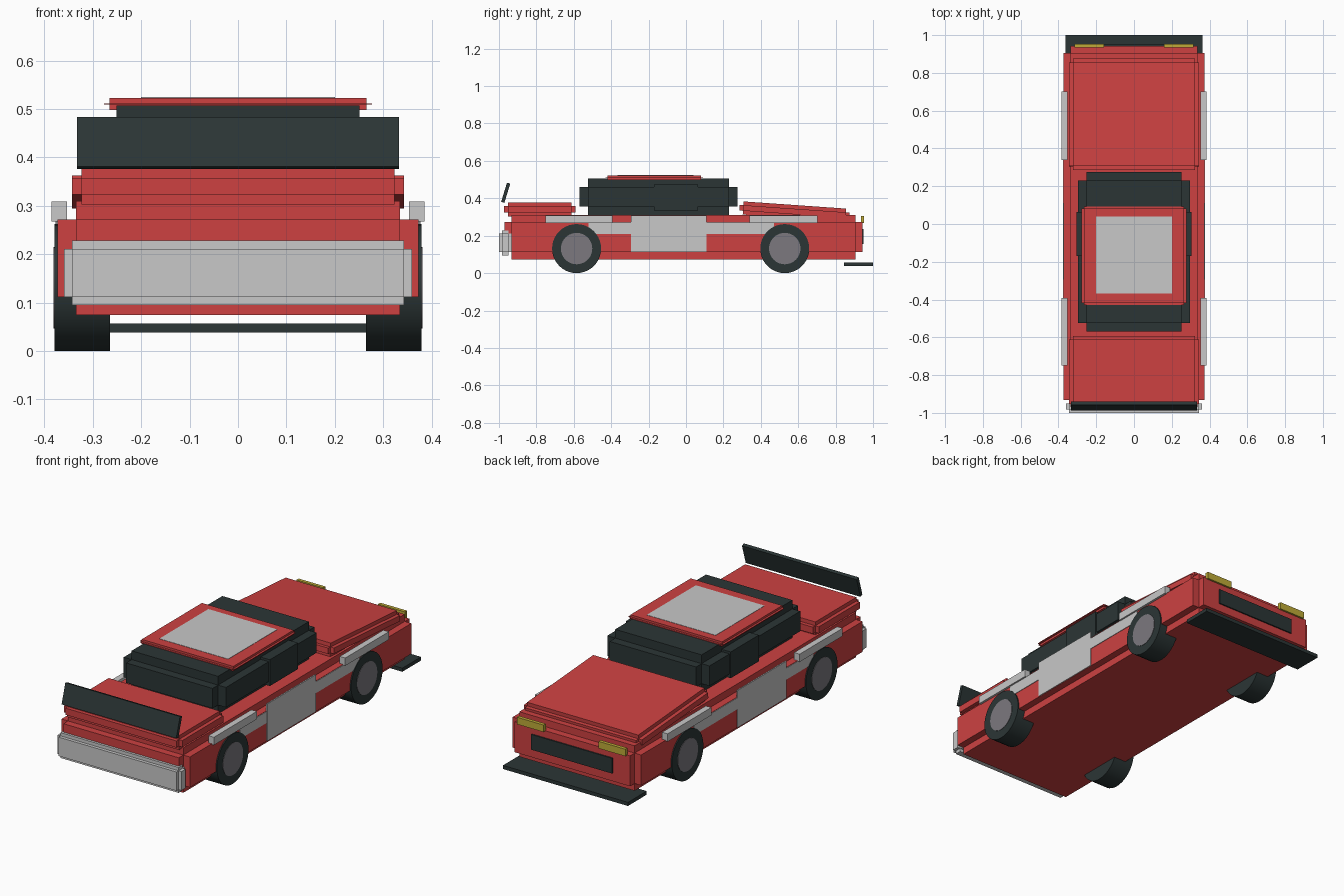
import bpy
import math
from mathutils import Matrix, Vector

if "Cube" in bpy.data.objects:
    bpy.data.objects.remove(bpy.data.objects["Cube"], do_unlink=True)
import bmesh


def material(name, rgb):
    m = bpy.data.materials.new(name)
    m.use_nodes = True
    m.diffuse_color = (*rgb, 1)
    m.node_tree.nodes["Principled BSDF"].inputs["Base Color"].default_value = (*rgb, 1)
    return m


RED = material("red paint", (0.61, 0.053, 0.053))
DARK = material("dark trim", (0.024, 0.036, 0.036))
GREY = material("light grey", (0.58, 0.58, 0.58))
HUB = material("hub grey", (0.2, 0.19, 0.21))
YELLOW = material("yellow lamp", (0.52, 0.41, 0.04))


def finish(name, bm, mat):
    mesh = bpy.data.meshes.new(name)
    bm.to_mesh(mesh)
    bm.free()
    mesh.materials.append(mat)
    ob = bpy.data.objects.new(name, mesh)
    bpy.context.collection.objects.link(ob)
    return ob


def block(name, mat, x, y, z, step=0, tilt=0):
    """Box from axis ranges; a step makes three crossed boxes with notched edges."""
    lo, hi = (Vector(v) for v in zip(x, y, z))
    size = hi - lo
    bm = bmesh.new()
    for axis in range(3 if step else 1):
        s = size.copy()
        for other in range(3):
            if other != axis:
                s[other] -= 2 * step
        bmesh.ops.create_cube(bm, size=1, matrix=Matrix.Diagonal((*s, 1)))
    ob = finish(name, bm, mat)
    ob.location = (lo + hi) / 2
    ob.rotation_euler.x = math.radians(tilt)
    return ob


def disc(name, mat, x, y, z, radius):
    bm = bmesh.new()
    bmesh.ops.create_cone(bm, cap_ends=True, segments=40, radius1=radius, radius2=radius,
                          depth=x[1] - x[0], matrix=Matrix.Rotation(math.pi / 2, 4, 'Y'))
    for f in bm.faces:
        f.smooth = len(f.verts) == 4
    for e in bm.edges:
        e.smooth = all(f.smooth for f in e.link_faces)
    ob = finish(name, bm, mat)
    ob.location = ((x[0] + x[1]) / 2, y, z)


def sides(maker, name, mat, x, *args):
    """Make a part on the left and its mirror on the right."""
    maker("left_" + name, mat, x, *args)
    maker("right_" + name, mat, (-x[1], -x[0]), *args)


# Body shell, bonnet and boot
block("body", RED, (-0.373, 0.373), (-0.97, 0.943), (0.074, 0.31), 0.038)
block("bonnet", RED, (-0.343, 0.343), (0.285, 0.875), (0.294, 0.364), 0.02, -4)
block("boot_lid", RED, (-0.343, 0.343), (-0.972, -0.592), (0.303, 0.378), 0.02)

# Cabin and roof
block("cabin", DARK, (-0.297, 0.297), (-0.57, 0.275), (0.31, 0.507), 0.046)
block("side_windows", DARK, (-0.304, 0.304), (-0.17, 0.063), (0.335, 0.473))
block("roof", RED, (-0.277, 0.277), (-0.43, 0.092), (0.498, 0.523), 0.011)
block("sunroof", GREY, (-0.2, 0.2), (-0.367, 0.04), (0.518, 0.5245))

# Spoiler, bumper and splitter
block("rear_spoiler", DARK, (-0.333, 0.333), (-0.973, -0.955), (0.376, 0.483), 0, -17)
block("rear_bumper", GREY, (-0.36, 0.36), (-1.0, -0.932), (0.095, 0.228), 0.017)
block("front_splitter", DARK, (-0.363, 0.363), (0.845, 1.0), (0.038, 0.057))

# Nose details
block("grille", DARK, (-0.235, 0.235), (0.93, 0.95), (0.155, 0.235))
sides(block, "headlight", YELLOW, (0.16, 0.315), (0.935, 0.953), (0.268, 0.305))

# Side panels and wheel arch bars
sides(block, "door_panel", GREY, (0.37, 0.377), (-0.295, 0.11), (0.113, 0.308))
sides(block, "side_stripe", GREY, (0.37, 0.376), (-0.52, 0.47), (0.21, 0.27))
for end, y in (("rear", (-0.75, -0.393)), ("front", (0.34, 0.702))):
    sides(block, end + "_arch_bar", GREY, (0.353, 0.385), y, (0.268, 0.309))

# Wheels
for end, y in (("rear", -0.585), ("front", 0.528)):
    sides(disc, end + "_tyre", DARK, (0.265, 0.379), y, 0.131, 0.131)
    sides(disc, end + "_hub", HUB, (0.37, 0.381), y, 0.131, 0.084)
